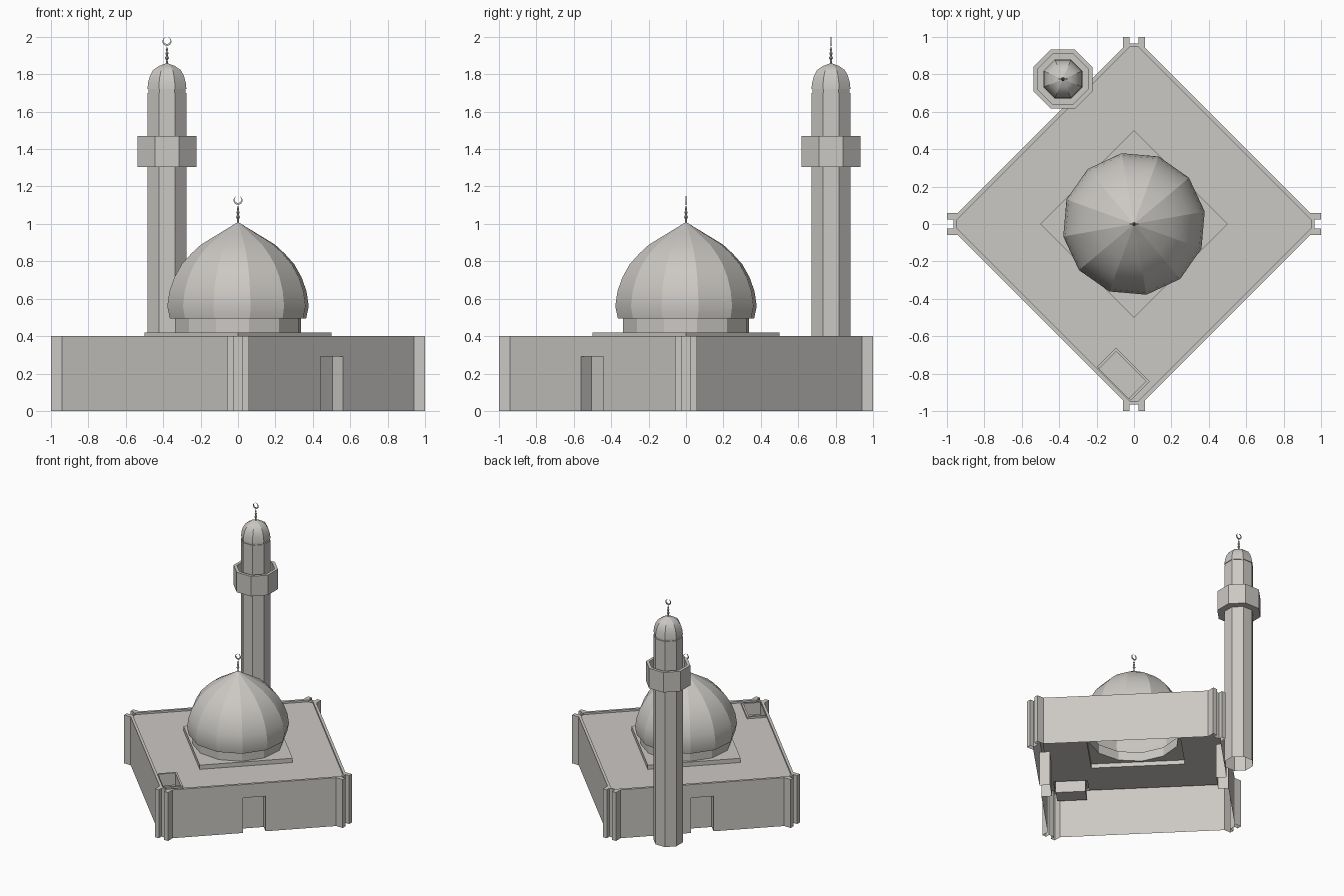
import bpy, bmesh
from math import sin, cos, pi, radians, sqrt
from mathutils import Vector

cube = bpy.data.objects.get("Cube")
if cube:
    bpy.data.objects.remove(cube)

stone = bpy.data.materials.new("warm grey stone")
stone.use_nodes = True
COLOUR = (0.6, 0.58, 0.55, 1)
stone.diffuse_color = COLOUR
stone.node_tree.nodes["Principled BSDF"].inputs["Base Color"].default_value = COLOUR

WALL_TOP, ROOF, PLATE_TOP = 0.4, 0.385, 0.42


def finish(bm, name, location=(0, 0, 0), recalc=True):
    bmesh.ops.remove_doubles(bm, verts=bm.verts, dist=0.0001)
    if recalc:
        bmesh.ops.recalc_face_normals(bm, faces=bm.faces)
    mesh = bpy.data.meshes.new(name)
    bm.to_mesh(mesh)
    bm.free()
    mesh.materials.append(stone)
    obj = bpy.data.objects.new(name, mesh)
    obj.location = location
    bpy.context.collection.objects.link(obj)
    return obj


def face(bm, points):
    return bm.faces.new([bm.verts.new(p) for p in points])


def at(loop, z):
    return [(x, y, z) for x, y in loop]


def ring(radius, sides, turn):
    return [(radius * cos(turn + 2 * pi * i / sides),
             radius * sin(turn + 2 * pi * i / sides)) for i in range(sides)]


def band(bm, low, high):
    """Strip of quads between two closed loops of 3D points."""
    n = len(low)
    for i in range(n):
        j = (i + 1) % n
        face(bm, [low[i], low[j], high[j], high[i]])


def sheet(bm, z, *loops):
    """Flat face at height z, bounded by the first loop, with the others as holes."""
    edges = []
    for loop in loops:
        verts = [bm.verts.new(p) for p in at(loop, z)]
        edges += [bm.edges.new((v, verts[i - 1])) for i, v in enumerate(verts)]
    bmesh.ops.triangle_fill(bm, edges=edges, use_beauty=True, normal=(0, 0, 1))


def lathe(name, profile, sides, turn, location=(0, 0, 0), smooth=False):
    """Faceted turned shape; smooth along its height, sharp along its ribs."""
    bm = bmesh.new()
    for (r0, z0), (r1, z1) in zip(profile, profile[1:]):
        low, high = at(ring(r0, sides, turn), z0), at(ring(r1, sides, turn), z1)
        band(bm, low, high)
    bmesh.ops.dissolve_degenerate(bm, dist=0.0001, edges=bm.edges)
    bmesh.ops.remove_doubles(bm, verts=bm.verts, dist=0.0001)
    if smooth:
        for f in bm.faces:
            f.smooth = True
        for e in bm.edges:
            a, b = (v.co for v in e.verts)
            steep = abs(a.z - b.z) > 0.0001
            e.smooth = not steep and e.calc_face_angle(0) < radians(40)
    return finish(bm, name, location)


def quarter(points, k):
    for _ in range(k):
        points = [(-y, x) for x, y in points]
    return points


def diag(u, v):
    """Point given along the two diagonal axes of the building."""
    return ((u + v) / sqrt(2), (u - v) / sqrt(2))


# Outline of the hall: four notched corners joined by diagonal walls
corner = [(0.06, -1), (0.06, -0.94)]
corner = [(-0.06, -0.94), (-0.06, -1), (-0.025, -1), (-0.025, -0.965),
          (0.025, -0.965), (0.025, -1)] + corner
inner = [(-0.02, -0.95), (0.02, -0.95)]
corners = [quarter(corner, k) for k in range(4)]
inners = [quarter(inner, k) for k in range(4)]


def door_wall(bm, a, b):
    """Wall from a to b with a recessed doorway in the middle."""
    a, b, up = Vector((*a, 0)), Vector((*b, 0)), Vector((0, 0, 1))
    along = (b - a).normalized()
    inward = up.cross(along) * 0.078
    mid, top, door = (a + b) / 2, up * WALL_TOP, up * 0.29
    l, r = mid - along * 0.085, mid + along * 0.085
    face(bm, [a, l, l + top, a + top])
    face(bm, [r, b, b + top, r + top])
    face(bm, [l + door, r + door, r + top, l + top])
    li, ri = l + inward, r + inward
    face(bm, [l, li, li + door, l + door])
    face(bm, [ri, r, r + door, ri + door])
    face(bm, [li, ri, ri + door, li + door])
    face(bm, [l + door, li + door, ri + door, r + door])


bm = bmesh.new()
for k in range(4):
    c, nxt = corners[k], corners[(k + 1) % 4]
    i0, i1 = inners[k], inners[(k + 1) % 4]
    for a, b in zip(c, c[1:]):
        face(bm, at([a, b], 0) + at([b, a], WALL_TOP))
    a, b = c[-1], nxt[0]
    if k % 2 == 0:
        door_wall(bm, a, b)
    else:
        face(bm, at([a, b], 0) + at([b, a], WALL_TOP))
    # Parapet top and its inner lip
    face(bm, at(c + i0[::-1], WALL_TOP))
    face(bm, at([a, b, i1[0], i0[1]], WALL_TOP))
    for p, q in ((i0[0], i0[1]), (i0[1], i1[0])):
        face(bm, at([q, p], ROOF) + at([p, q], WALL_TOP))
finish(bm, "hall_walls", recalc=False)

# Roof with openings under the dome and for the stairwell
diamond = ring(0.5, 4, 0)


def pit_loop(inset):
    u0, u1, v0, v1 = -0.68, -0.535 - inset, 0.4 + inset, 0.655 - inset
    return [diag(u0, v0), diag(u0, v1), diag(u1, v1), diag(u1, v0)]


bm = bmesh.new()
sheet(bm, ROOF, sum(inners, []), diamond, pit_loop(0))
finish(bm, "roof")

# Sunken stairwell with a low rim
bm = bmesh.new()
rim, well = pit_loop(0), pit_loop(0.015)
band(bm, at(rim, ROOF), at(rim, WALL_TOP))
band(bm, at(rim, WALL_TOP), at(well, WALL_TOP))
band(bm, at(well, WALL_TOP), at(well, 0.3))
face(bm, at(well, 0.3))
finish(bm, "roof_stairwell")

# Square plinth, drum and dome
TURN = radians(10)
bm = bmesh.new()
band(bm, at(diamond, ROOF), at(diamond, PLATE_TOP))
sheet(bm, PLATE_TOP, diamond, ring(0.343, 12, TURN))
finish(bm, "dome_plinth")
lathe("dome_drum", [(0.343, PLATE_TOP), (0.343, 0.495)], 12, TURN)
lathe("main_dome", [(0.343, 0.495), (0.37, 0.495), (0.384, 0.56), (0.372, 0.64),
                    (0.345, 0.715), (0.305, 0.785), (0.255, 0.84), (0.2, 0.89),
                    (0.1, 0.95), (0, 1.01)], 12, TURN, smooth=True)

# Minaret: octagonal shaft, hollow balcony, neck and ribbed cap
MINARET = (-0.38, 0.775, 0)
EIGHTH = pi / 8
lathe("minaret_shaft", [(0.113, 0), (0.113, 1.7), (0.107, 1.7), (0.107, 1.72)],
      8, EIGHTH, MINARET)
lathe("minaret_balcony", [(0.113, 1.305), (0.17, 1.305), (0.17, 1.47), (0.145, 1.47),
                          (0.145, 1.36), (0.113, 1.36)], 8, EIGHTH, MINARET)
lathe("minaret_cap", [(0.105, 1.72), (0.113, 1.72), (0.109, 1.755), (0.099, 1.79),
                      (0.08, 1.823), (0.045, 1.845), (0, 1.86)],
      8, EIGHTH, MINARET, smooth=True)


# Finials: beaded spike topped by an upright open crescent
def finial(prefix, x, y, base):
    beads = [(0.007, -0.01), (0.004, 0.015), (0.011, 0.028), (0.004, 0.04),
             (0.009, 0.052), (0.003, 0.063), (0.007, 0.072), (0.002, 0.082), (0, 0.095)]
    lathe(prefix + "_finial_spike", beads, 8, 0, (x, y, base))
    bm = bmesh.new()
    steps = 20
    for i in range(steps + 1):
        t = radians(105) + radians(330) * i / steps
        outer = (0.024 * cos(t), 0.024 * sin(t))
        hollow = (0.0185 * cos(t), 0.005 + 0.0185 * sin(t))
        rim = [(px, dy, pz) for (px, pz), dy in
               ((outer, -0.003), (outer, 0.003), (hollow, 0.003), (hollow, -0.003))]
        if i:
            band(bm, last, rim)
        if i in (0, steps):
            face(bm, rim)
        last = rim
    finish(bm, prefix + "_finial_crescent", (x, y, base + 0.116))


finial("dome", 0, 0, 1.01)
finial("minaret", MINARET[0], MINARET[1], 1.86)
